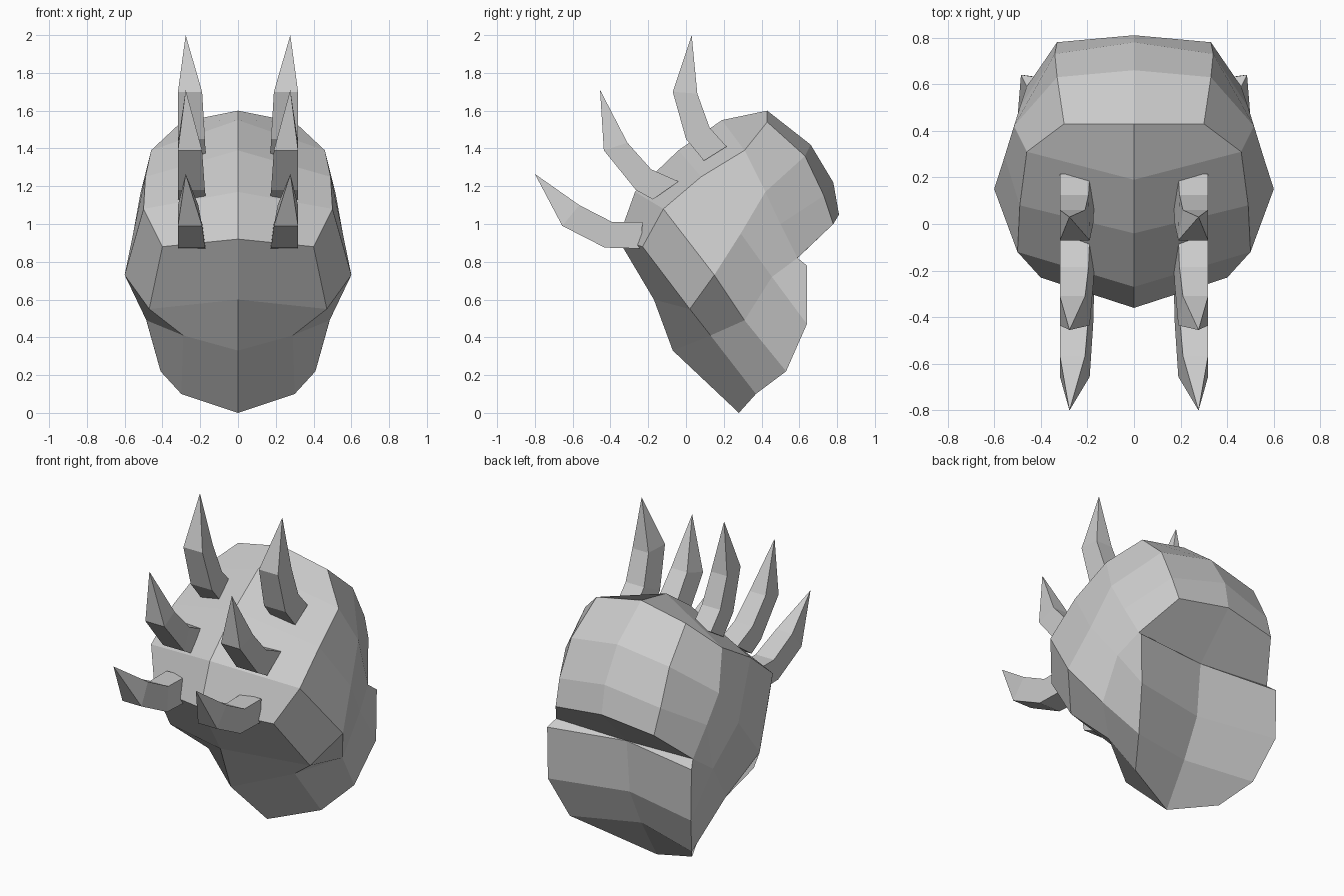
import bpy
import bmesh
from mathutils import Vector

default_cube = bpy.data.objects.get("Cube")
if default_cube:
    bpy.data.objects.remove(default_cube, do_unlink=True)


def make_material(name, colour):
    material = bpy.data.materials.new(name)
    material.use_nodes = True
    material.diffuse_color = colour
    material.node_tree.nodes["Principled BSDF"].inputs["Base Color"].default_value = colour
    return material


def skin(mesh, first_row, second_row):
    """Bridge two rows of points with flat quads, or triangles where points meet."""
    for index in range(len(first_row) - 1):
        ring = [first_row[index], first_row[index + 1],
                second_row[index + 1], second_row[index]]
        corners = list(dict.fromkeys(tuple(point) for point in ring))
        mesh.faces.new([mesh.verts.new(corner) for corner in corners])


def finish(mesh, name, material):
    """Weld the faces, turn them outwards and mirror the half across x."""
    bmesh.ops.remove_doubles(mesh, verts=mesh.verts, dist=0.0005)
    bmesh.ops.recalc_face_normals(mesh, faces=mesh.faces)
    data = bpy.data.meshes.new(name)
    mesh.to_mesh(data)
    mesh.free()
    data.materials.append(material)
    part = bpy.data.objects.new(name, data)
    bpy.context.collection.objects.link(part)
    mirror = part.modifiers.new("left_right_mirror", "MIRROR")
    mirror.use_clip = True
    return part


def centre_line(*points):
    return [Vector((0, y, z)) for y, z in points]


def row(*points):
    return [Vector(point) for point in points]


grey = make_material("plain_grey", (0.6, 0.6, 0.6, 1))

# Centre profile: crown, back of the skull, chin and nape
crown = centre_line((-.36, .92), (-.27, 1.17), (-.04, 1.39), (.19, 1.55), (.43, 1.6))
skull_back = crown[-1:] + centre_line((.66, 1.42), (.78, 1.22), (.81, 1.05))
face_front = crown[:1] + centre_line((-.17, .6), (-.07, .33), (.28, 0))
nape = face_front[-1:] + centre_line((.43, .25), (.54, .48), (.57, .8))

# Side rows, each running from the face to the back
temple = row((.4, -.23, .88), (.5, -.12, 1.08), (.49, .08, 1.25),
             (.46, .31, 1.39), (.3, .43, 1.54))
cheek = row((.47, .02, .55), (.6, .15, .73), (.555, .29, .95),
            (.515, .42, 1.17), (.33, .63, 1.36))
jaw = row((.29, .13, .41), (.485, .31, .49), (.5, .455, .72),
          (.49, .5, 1), (.34, .73, 1.15))
rim = [jaw[2]] + row((.46, .59, .82), (.33, .78, 1))
neck = row((.3, .37, .1), (.41, .53, .22), (.48, .64, .47), (.485, .64, .78))

# Head: faceted shell with a flared cheek and a recessed neck
head = bmesh.new()
skin(head, crown, temple)
skin(head, temple, cheek)
skin(head, cheek, jaw)
skin(head, jaw[2:], rim)
skin(head, [temple[-1], cheek[-1], jaw[-1], rim[-1]], skull_back)
skin(head, face_front, [temple[0], cheek[0], jaw[0], neck[0]])
skin(head, jaw[:3] + [rim[1]], neck)
skin(head, neck, nape)
skin(head, [rim[2], rim[1], neck[3]], [skull_back[3], nape[3], nape[3]])
finish(head, "head", grey)


def horn(name, tip, lower, upper):
    """Bent four-sided spike; lower and upper edges run from the base to the tip."""
    mesh = bmesh.new()
    outer = 0.318
    point = Vector((0.277, *tip))
    rings = []
    for inner, low, high in zip((0.17, 0.175, 0.19), lower, upper):
        rings.append([Vector((outer, *low)), Vector((outer, *high)),
                      Vector((inner + 0.02, *high)), Vector((inner, *low))])
    rings.append([point] * 4)
    mesh.faces.new([mesh.verts.new(corner) for corner in rings[0]])
    for near, far in zip(rings, rings[1:]):
        skin(mesh, near + near[:1], far + far[:1])
    finish(mesh, name, grey)


# Horns: three pairs along the crown
horn("front_horns", (-.8, 1.265),
     [(-.24, .87), (-.43, .875), (-.655, .99)],
     [(-.23, 1.01), (-.39, 1.01), (-.565, 1.1)])
horn("middle_horns", (-.455, 1.71),
     [(-.175, 1.13), (-.265, 1.18), (-.435, 1.39)],
     [(-.04, 1.225), (-.185, 1.29), (-.31, 1.43)])
horn("rear_horns", (.03, 2),
     [(.095, 1.335), (0, 1.45), (-.07, 1.7)],
     [(.215, 1.41), (.125, 1.51), (.06, 1.69)])
